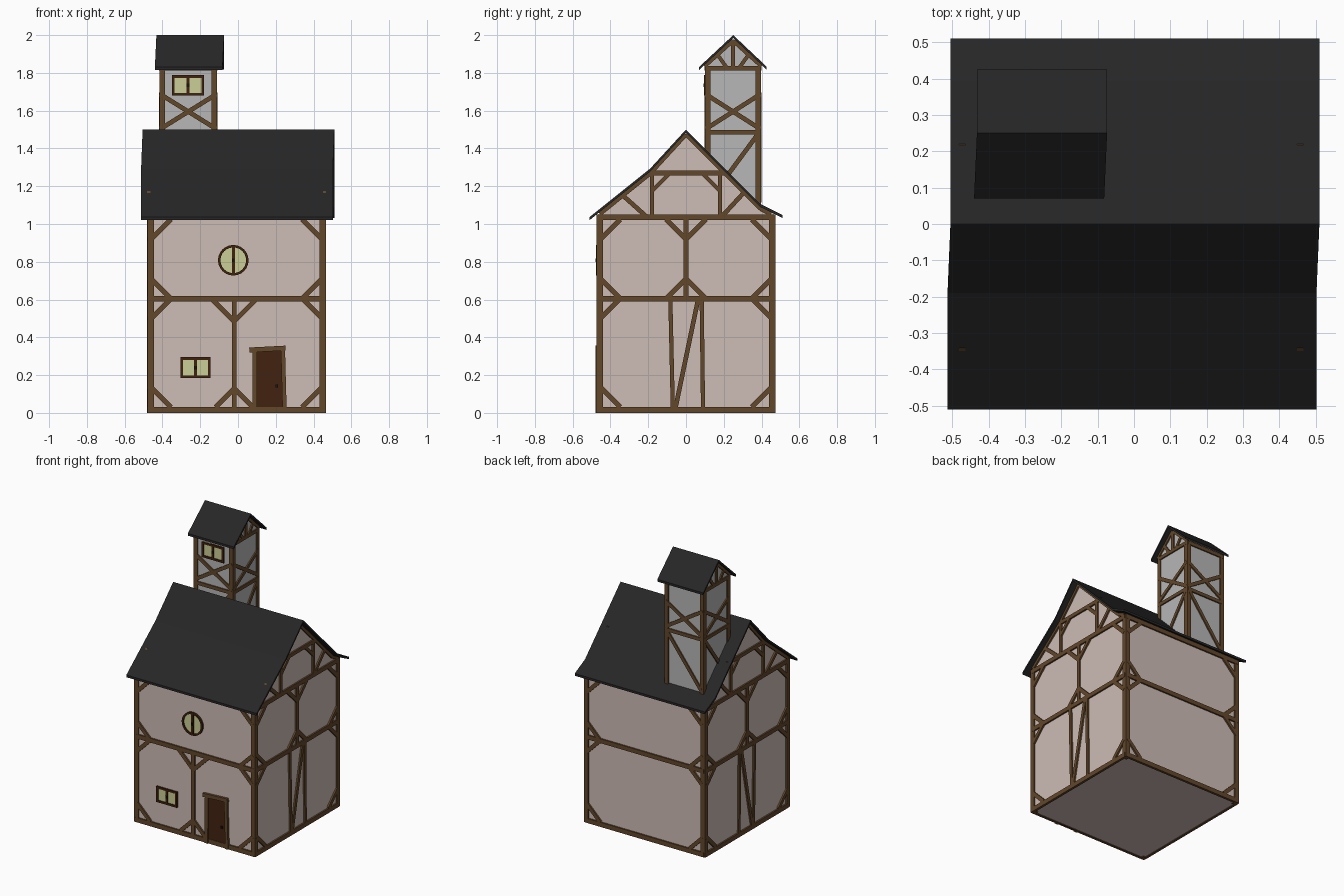
import bpy, bmesh, math
from mathutils import Vector

if "Cube" in bpy.data.objects:
    bpy.data.objects.remove(bpy.data.objects["Cube"])


def mat(name, r, g, b):
    def lin(c):
        c /= 255
        return c / 12.92 if c < 0.04045 else ((c + 0.055) / 1.055) ** 2.4
    m = bpy.data.materials.new(name)
    m.diffuse_color = (lin(r), lin(g), lin(b), 1)
    m.use_nodes = True
    m.node_tree.nodes["Principled BSDF"].inputs["Base Color"].default_value = m.diffuse_color
    return m


PLASTER = mat("pink plaster", 205, 188, 181)
GREY = mat("grey plaster", 182, 183, 182)
TIMBER = mat("timber", 98, 71, 42)
ROOF = mat("roof black", 38, 38, 38)
DOOR = mat("door brown", 66, 34, 15)
FRAME = mat("window frame brown", 64, 34, 14)
GLASS = mat("yellow glass", 203, 207, 150)
IRON = mat("dark iron", 25, 20, 18)


def finish(name, bm, material):
    bmesh.ops.recalc_face_normals(bm, faces=bm.faces)
    me = bpy.data.meshes.new(name)
    bm.to_mesh(me)
    bm.free()
    me.materials.append(material)
    ob = bpy.data.objects.new(name, me)
    bpy.context.collection.objects.link(ob)
    return ob


def prism(bm, a, b):
    """Closed solid between two matching rings of points."""
    va, vb = [bm.verts.new(p) for p in a], [bm.verts.new(p) for p in b]
    n = len(va)
    bm.faces.new(va)
    bm.faces.new(vb[::-1])
    for i in range(n):
        bm.faces.new((va[i], vb[i], vb[(i + 1) % n], va[(i + 1) % n]))


def extrude_x(name, profile, x0, x1, material, skew=0.0):
    """Extrude a (y, z) profile along x; skew shifts the front half."""
    bm = bmesh.new()
    ring = lambda x: [(x - (skew if y < -0.001 else 0), y, z) for y, z in profile]
    prism(bm, ring(x0), ring(x1))
    return finish(name, bm, material)


class Side:
    """A wall plane addressed with (u, z, outward depth)."""
    def __init__(self, axis, pos, sign):
        self.axis, self.pos, self.sign = axis, pos, sign

    def at(self, u, z, d):
        w = self.pos + self.sign * d
        return Vector((w, u, z)) if self.axis == 'x' else Vector((u, w, z))

    def beam(self, bm, u1, z1, u2, z2, w=0.026, d=0.011):
        a, b = Vector((u1, z1)), Vector((u2, z2))
        t = (b - a).normalized()
        s = Vector((-t.y, t.x)) * w / 2
        c = [a + s, b + s, b - s, a - s]
        prism(bm, [self.at(p.x, p.y, -0.006) for p in c], [self.at(p.x, p.y, d) for p in c])

    def beams(self, name, rows, material=TIMBER, w=0.026, d=0.011):
        """Rows are (u1, z1, u2, z2) with an optional own width."""
        bm = bmesh.new()
        for r in rows:
            self.beam(bm, *r[:4], w=r[4] if len(r) > 4 else w, d=d)
        return finish(name, bm, material)


def box(bm, x0, x1, y0, y1, z0, z1):
    prism(bm, [(x0, y0, z0), (x1, y0, z0), (x1, y1, z0), (x0, y1, z0)],
          [(x0, y0, z1), (x1, y0, z1), (x1, y1, z1), (x0, y1, z1)])


def brace(u, z, su, sz, r=0.105):
    """Diagonal brace across the corner (u, z), opening towards su, sz."""
    return (u, z + sz * r, u + su * r, z)


# House body with gables
XL, XR, YF, YB = -0.47, 0.455, -0.463, 0.463
extrude_x("house_walls", [(YF, 0.005), (YB, 0.005), (YB, 1.06), (0.385, 1.10), (0, 1.485),
                          (-0.19, 1.275), (YF, 1.052)], XL, XR, PLASTER)

# Bent main roof
roof_line = [(-0.51, 1.037), (-0.19, 1.293), (0, 1.5), (0.395, 1.105), (0.51, 1.048)]
extrude_x("main_roof", roof_line + [(y, z - 0.016) for y, z in roof_line[::-1]],
          -0.505, 0.51, ROOF, 0.008)

# Corner posts
bm = bmesh.new()
for x in (XL, XR - 0.014):
    for y in (YF, YB - 0.014):
        box(bm, x - 0.01, x + 0.024, y - 0.01, y + 0.024, 0, 1.05)
finish("corner_posts", bm, TIMBER)

front, back = Side('y', YF, -1), Side('y', YB, 1)
left, right = Side('x', XL, -1), Side('x', XR, 1)
Z0, Z1, Z2 = 0.03, 0.605, 1.025


def corner_braces(a, b):
    return [brace(u, z, su, sz) for u, su in ((a, 1), (b, -1))
            for z, sz in ((Z0, 1), (Z1, -1), (Z1, 1), (Z2, -1))]


def rails(a, b):
    return [(a, 0.016, b, 0.016, 0.032), (a, Z1, b, Z1, 0.03), (a, 1.035, b, 1.035, 0.03)]


# Front and back timber framing
MID = -0.02
front.beams("front_timbers", rails(XL, XR) + corner_braces(XL + 0.01, XR - 0.01)
            + [(MID, 0, MID, Z1)]
            + [brace(MID, z, su, sz, 0.12 if sz < 0 else 0.1)
               for su in (-1, 1) for z, sz in ((Z1, -1), (Z0, 1))])
back.beams("back_timbers", rails(XL, XR) + corner_braces(XL + 0.01, XR - 0.01))

# Gable side framing, same on both sides
gable = rails(YF, YB) + corner_braces(YF + 0.01, YB - 0.01) + [
    (0, Z1, 0, Z2), (-0.083, Z1, -0.07, 0.03, 0.022), (0.083, Z1, 0.09, 0.03, 0.022),
    (-0.055, 0.03, 0.065, Z1, 0.024), (-0.2, 1.27, 0.22, 1.27)]
for s in (-1, 1):
    gable += [brace(0, Z1, s, 1), brace(0, Z2, s, -1), (s * 0.18, 1.04, s * 0.18, 1.27, 0.022),
              (s * 0.18, 1.175, s * 0.09, 1.265, 0.022)]
gable += [(-0.21, 1.04, -0.35, 1.165, 0.024), (0.19, 1.04, 0.31, 1.17, 0.024)]
gable += [(a[0], a[1] - 0.026, b[0], b[1] - 0.026, 0.022)
          for a, b in zip([(-0.455, 1.08)] + roof_line[1:4], roof_line[1:4] + [(0.45, 1.078)])]
for name, side in (("left", left), ("right", right)):
    side.beams(name + "_gable_timbers", gable)

# Tower body and roof
TX0, TX1, TY0, TY1 = -0.408, -0.118, 0.108, 0.39
extrude_x("tower_walls", [(TY0, 1.08), (TY1, 1.08), (TY1, 1.84), (0.249, 1.98), (TY0, 1.84)],
          TX0, TX1, GREY)
tline = [(0.07, 1.832), (0.25, 2.0), (0.425, 1.835)]
bm = bmesh.new()
ring = tline + [(y, z - 0.016) for y, z in tline[::-1]]
prism(bm, [(-0.432 - (0.008 if y < 0.2 else 0), y, z) for y, z in ring],
      [(-0.074 - (0.008 if y < 0.2 else 0), y, z) for y, z in ring])
finish("tower_roof", bm, ROOF)

bm = bmesh.new()
for x in (TX0, TX1 - 0.014):
    for y in (TY0, TY1 - 0.014):
        box(bm, x - 0.008, x + 0.022, y - 0.008, y + 0.022, 1.08, 1.83)
finish("tower_posts", bm, TIMBER)

# Tower framing: crosses, rails and lower diagonals
for name, side, a, b in (("front", Side('y', TY0, -1), TX0, TX1),
                         ("back", Side('y', TY1, 1), TX0, TX1),
                         ("left", Side('x', TX0, -1), TY0, TY1),
                         ("right", Side('x', TX1, 1), TY0, TY1)):
    rows = [(a, 1.485, b, 1.485), (a, 1.825, b, 1.825), (a, 1.505, b, 1.685), (a, 1.685, b, 1.505),
            (a + 0.01, 1.12, b - 0.01, 1.475)]
    if name in ("left", "right"):
        c = 0.249
        rows += [(c, 1.82, c, 1.97, 0.022)]
        for s in (-1, 1):
            rows += [(c + s * 0.035, 1.83, c + s * 0.085, 1.90, 0.02),
                     (c + s * 0.15, 1.835, c, 1.97, 0.02)]
    side.beams("tower_" + name + "_timbers", rows, w=0.024, d=0.009)


# Casement windows
def window(name, side, u0, u1, z0, z1):
    c, m = (u0 + u1) / 2, (z0 + z1) / 2
    side.beams(name + "_glass", [(u0, m, u1, m)], GLASS, w=z1 - z0, d=0.005)
    side.beams(name + "_frame", [(u0, z0 + .007, u1, z0 + .007), (u0, z1 - .007, u1, z1 - .007),
                                 (u0 + .007, z0, u0 + .007, z1), (u1 - .007, z0, u1 - .007, z1),
                                 (c, z0, c, z1)], FRAME, w=0.014, d=0.012)
    side.beams(name + "_handle", [(c - .007, m, c + .007, m)], IRON, w=0.018, d=0.015)


window("ground_window", front, -0.305, -0.145, 0.185, 0.295)
window("tower_window", Side('y', TY0, -1), -0.35, -0.18, 1.68, 1.788)


# Round window
def circle(r, d, n=24):
    return [front.at(-0.025 + r * math.cos(i * math.tau / n),
                     0.808 + r * math.sin(i * math.tau / n), d) for i in range(n)]


bm = bmesh.new()
prism(bm, circle(0.074, -0.003), circle(0.074, 0.005))
finish("round_window_glass", bm, GLASS)
bm = bmesh.new()
loops = [[bm.verts.new(p) for p in circle(r, d)]
         for r, d in ((0.081, -0.003), (0.081, 0.013), (0.068, 0.013), (0.068, -0.003))]
for k in range(4):
    p, q = loops[k], loops[(k + 1) % 4]
    for i in range(24):
        j = (i + 1) % 24
        bm.faces.new((p[i], p[j], q[j], q[i]))
front.beam(bm, -0.025, 0.735, -0.025, 0.88, 0.016, 0.012)
finish("round_window_frame", bm, FRAME)
front.beams("round_window_handle", [(-0.032, 0.808, -0.018, 0.808)], IRON, w=0.02, d=0.015)

# Door with slightly crooked frame
front.beams("door", [(0.168, 0, 0.168, 0.335)], DOOR, w=0.15, d=0.008)
front.beams("door_frame", [(0.088, 0, 0.089, 0.335, 0.024), (0.247, 0, 0.238, 0.335, 0.022),
                           (0.06, 0.333, 0.252, 0.343, 0.026)], d=0.017)
front.beams("door_knob", [(0.198, 0.142, 0.212, 0.142)], IRON, w=0.014, d=0.016)
